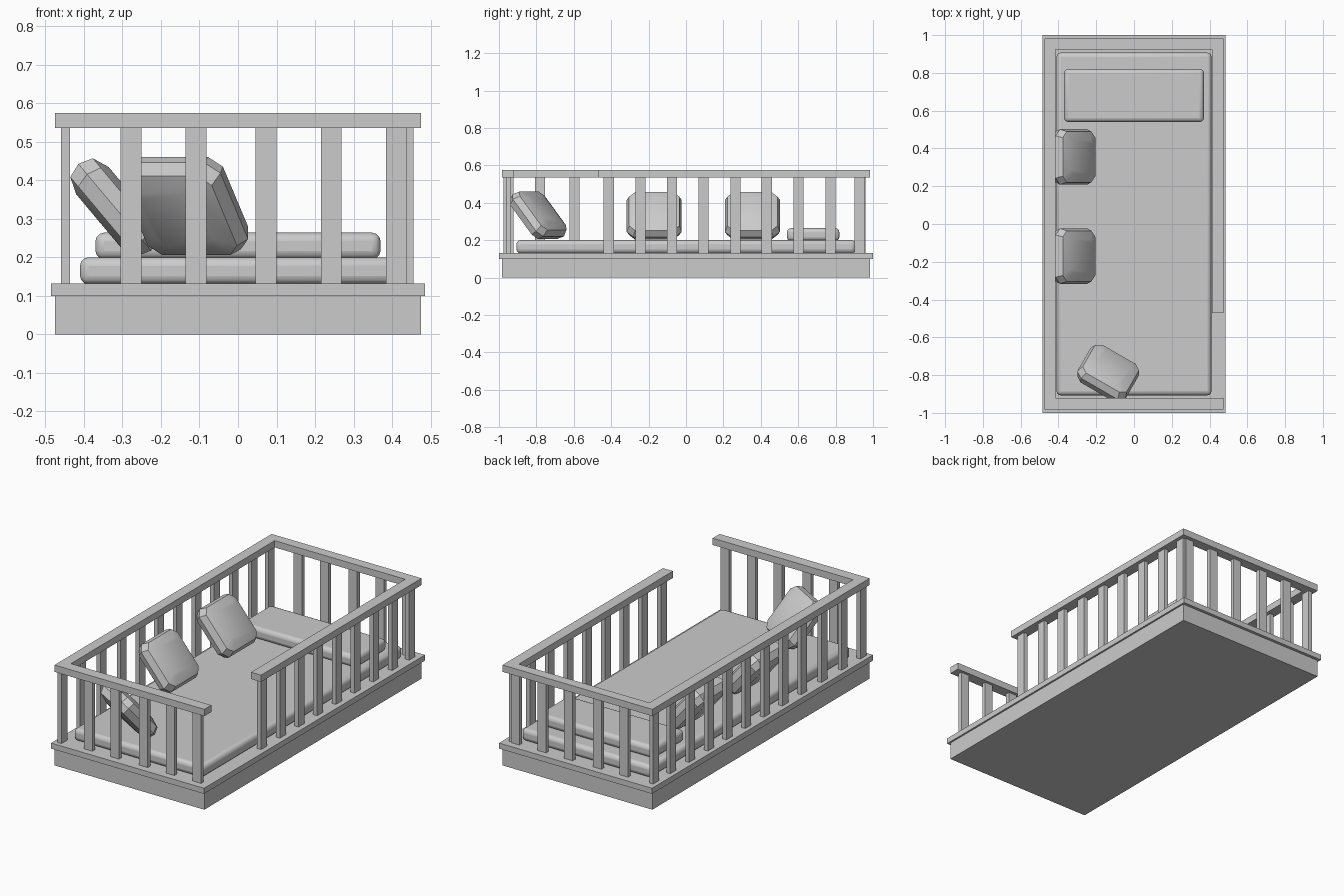
import bpy, bmesh
from math import radians
from mathutils import Matrix

if "Cube" in bpy.data.objects:
    bpy.data.objects.remove(bpy.data.objects["Cube"])


def finish(name, bm):
    bmesh.ops.recalc_face_normals(bm, faces=bm.faces)
    mesh = bpy.data.meshes.new(name)
    bm.to_mesh(mesh)
    bm.free()
    ob = bpy.data.objects.new(name, mesh)
    bpy.context.collection.objects.link(ob)
    return ob


def smooth(ob, angle):
    bpy.ops.object.select_all(action='DESELECT')
    ob.select_set(True)
    bpy.context.view_layer.objects.active = ob
    bpy.ops.object.shade_smooth_by_angle(angle=radians(angle))


def box(name, x0, x1, y0, y1, z0, z1, bevel=0.0):
    bm = bmesh.new()
    m = (Matrix.Translation(((x0 + x1) / 2, (y0 + y1) / 2, (z0 + z1) / 2))
         @ Matrix.Diagonal((x1 - x0, y1 - y0, z1 - z0, 1)))
    bmesh.ops.create_cube(bm, size=1, matrix=m)
    ob = finish(name, bm)
    if bevel:
        mod = ob.modifiers.new("round", 'BEVEL')
        mod.width, mod.segments = bevel, 3
        smooth(ob, 40)
    return ob


def cushion(name, loc, turn):
    # stacked octagons: narrow face, shoulder, widest seam, shoulder, face
    bm = bmesh.new()
    rings = []
    for v, h in ((-.055, .09), (-.038, .134), (0, .147), (.038, .134), (.055, .09)):
        c = h * 0.76
        pts = [(h, -c), (h, c), (c, h), (-c, h), (-h, c), (-h, -c), (-c, -h), (c, -h)]
        rings.append([bm.verts.new((v, a, b)) for a, b in pts])
    for r, s in zip(rings, rings[1:]):
        for i in range(8):
            j = (i + 1) % 8
            bm.faces.new((r[i], r[j], s[j], s[i]))
    bm.faces.new(rings[0])
    bm.faces.new(rings[-1])
    ob = finish(name, bm)
    ob.matrix_world = (Matrix.Translation(loc) @ Matrix.Rotation(radians(turn), 4, 'Z')
                       @ Matrix.Rotation(radians(-40), 4, 'Y'))
    smooth(ob, 30)


# Base and lip
box("base", -.475, .475, -.983, .983, 0, .10)
box("base_lip", -.485, .485, -1, 1, .10, .132)

# Bedding
box("mattress", -.41, .41, -.907, .907, .13, .20, .022)
box("flat_pillow", -.37, .37, .54, .82, .195, .264, .022)

# Top rails, with the entry gap at the front of the right side
Z0, Z1 = .536, .575
box("front_rail", -.475, .475, -.983, -.92, Z0, Z1)
box("back_rail", -.475, .475, .925, .983, Z0, Z1)
box("left_rail", -.475, -.415, -.92, .925, Z0, Z1)
box("right_rail", .412, .475, -.47, .925, Z0, Z1)

# Side slats
SIDE_Y = (-.948, -.78, -.597, -.413, -.243, -.075, .094, .264, .432, .602, .773, .927)
for i, y in enumerate(SIDE_Y):
    box("left_slat", -.46, -.436, y - .027, y + .027, .13, Z0)
    if i > 2:
        box("right_slat", .43, .455, y - .027, y + .027, .13, Z0)

# End slats
for x in (-.278, -.109, .073, .242, .411):
    box("front_slat", x - .027, x + .027, -.96, -.936, .13, Z0)
    box("back_slat", x - .027, x + .027, .936, .96, .13, Z0)

# Leaning cushions
cushion("side_cushion", (-.32, .355, .33), 0)
cushion("side_cushion", (-.32, -.17, .33), 0)
cushion("corner_cushion", (-.137, -.79, .333), 60)
